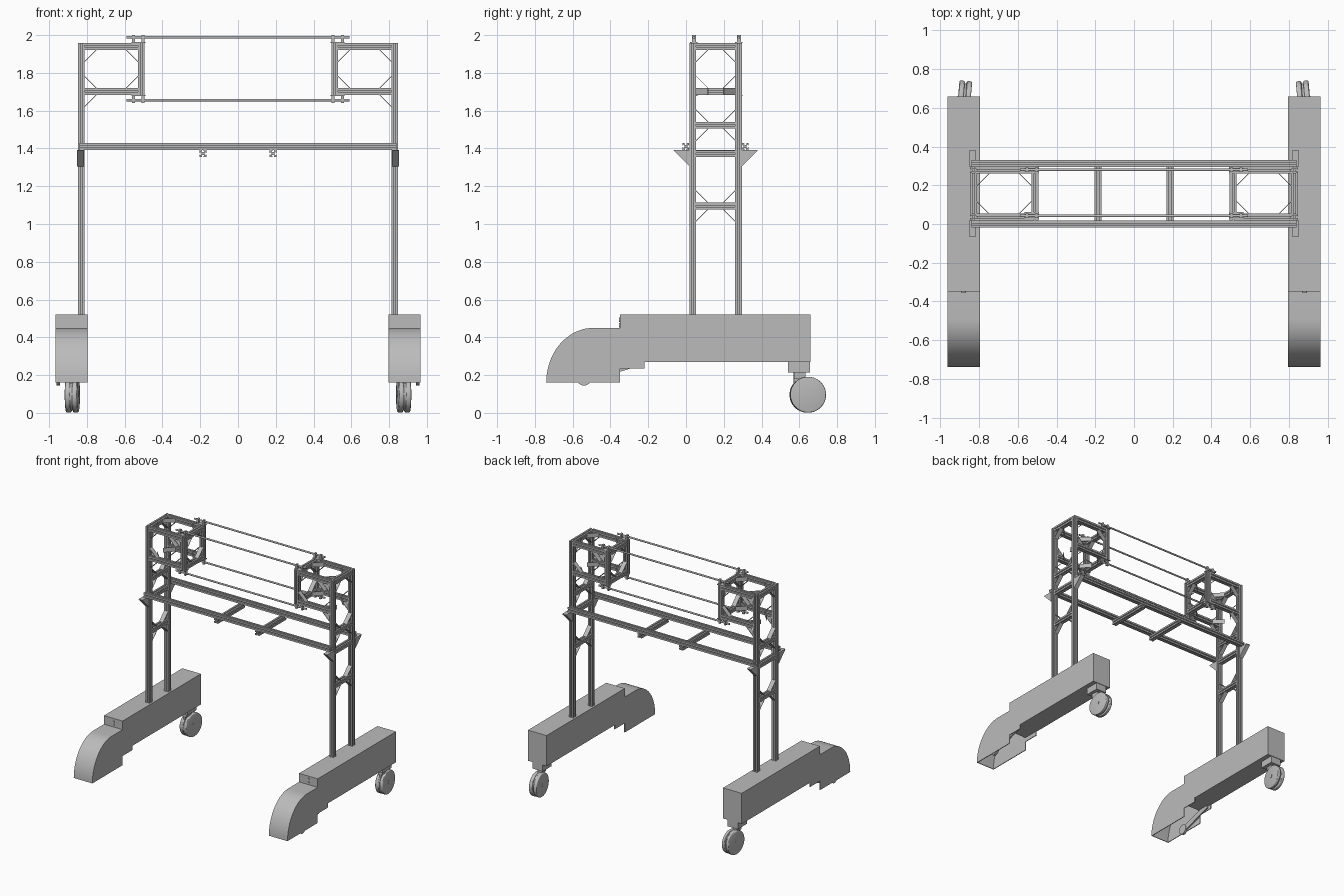
import bpy, bmesh, math
from mathutils import Matrix, Vector

cube = bpy.data.objects.get("Cube")
if cube:
    bpy.data.objects.remove(cube, do_unlink=True)

grey = bpy.data.materials.new("plain grey")
grey.use_nodes = True
colour = (0.5, 0.5, 0.5, 1)
grey.diffuse_color = colour
grey.node_tree.nodes["Principled BSDF"].inputs["Base Color"].default_value = colour

X, Y, Z = 0, 1, 2
H = 0.018                       # half width of a slotted bar
POST_X, INNER_X = 0.83, 0.512
POST_Y = (0.036, 0.278)
TOP_Z, LOW_Z = 1.94, 1.702


def finish(bm, name, mirror=True, smooth=False):
    bmesh.ops.recalc_face_normals(bm, faces=bm.faces[:])
    mesh = bpy.data.meshes.new(name)
    bm.to_mesh(mesh)
    bm.free()
    obj = bpy.data.objects.new(name, mesh)
    bpy.context.collection.objects.link(obj)
    mesh.materials.append(grey)
    if mirror:
        mod = obj.modifiers.new("other side", 'MIRROR')
        mod.use_mirror_merge = False
    if smooth:
        bpy.ops.object.select_all(action='DESELECT')
        obj.select_set(True)
        bpy.context.view_layer.objects.active = obj
        bpy.ops.object.shade_smooth_by_angle(angle=math.radians(30))
    return obj


def prism(bm, poly, axis, lo, hi):
    """Extrude a 2D outline along an axis."""
    i, j = [a for a in (X, Y, Z) if a != axis]
    rings = []
    for d in (lo, hi):
        ring = []
        for p in poly:
            co = Vector()
            co[i], co[j], co[axis] = p[0], p[1], d
            ring.append(bm.verts.new(co))
        rings.append(ring)
    a, b = rings
    bm.faces.new(a)
    bm.faces.new(b)
    for n in range(len(poly)):
        m = (n + 1) % len(poly)
        bm.faces.new((a[n], a[m], b[m], b[n]))


def box(bm, x, y, z):
    prism(bm, [(x[0], y[0]), (x[1], y[0]), (x[1], y[1]), (x[0], y[1])], Z, *z)


def slotted_bar(bm, axis, u, v, lo, hi):
    side = [(H, -H), (H, -.004), (.014, -.004), (.014, -.009), (.008, -.004),
            (.008, .004), (.014, .009), (.014, .004), (H, .004)]
    poly = []
    for k in range(4):
        c, s = round(math.cos(k * math.pi / 2)), round(math.sin(k * math.pi / 2))
        poly += [(u + c * p - s * q, v + s * p + c * q) for p, q in side]
    prism(bm, poly, axis, lo, hi)


def brace(bm, axis, u, v, su, sv, w, size=0.065, t=0.005):
    """Diagonal strip across the inside corner at (u, v)."""
    pts = [(size, 0), (0, size), (0, size - t), (size - t, 0)]
    prism(bm, [(u + su * p, v + sv * q) for p, q in pts], axis, w - H, w + H)


def braces_in_frame(bm, axis, us, vs, w):
    for u, su in zip(us, (1, -1)):
        for v, sv in zip(vs, (1, -1)):
            brace(bm, axis, u, v, su, sv, w)


def cylinder(bm, axis, centre, r, depth, segs=32):
    rot = {X: Matrix.Rotation(math.pi / 2, 4, 'Y'),
           Y: Matrix.Rotation(math.pi / 2, 4, 'X'), Z: Matrix()}[axis]
    bmesh.ops.create_cone(bm, cap_ends=True, segments=segs, radius1=r, radius2=r,
                          depth=depth, matrix=Matrix.Translation(centre) @ rot)


# Upright posts and the rungs between them
bm = bmesh.new()
for y in POST_Y:
    slotted_bar(bm, Z, POST_X, y, 0.5, 1.958)
finish(bm, "posts")

inner_y = (POST_Y[0] + H, POST_Y[1] - H)
rungs = (1.095, 1.372, 1.523, TOP_Z)
bm = bmesh.new()
for z in rungs:
    slotted_bar(bm, Y, POST_X, z, *inner_y)
finish(bm, "post_rungs")

bm = bmesh.new()
for y, s in zip(inner_y, (1, -1)):
    for z in (1.095, 1.523, TOP_Z):
        brace(bm, X, y, z - H, s, -1, POST_X)
    for z in (1.095, 1.523):
        brace(bm, X, y, z + H, s, 1, POST_X)
finish(bm, "post_braces")

# Box frame at the head of each pair of posts
frame_x = (INNER_X + H, POST_X - H)
frame_z = (LOW_Z + H, TOP_Z - H)
bm = bmesh.new()
for y in POST_Y:
    slotted_bar(bm, Z, INNER_X, y, LOW_Z - H, TOP_Z + H)
    for z in (LOW_Z, TOP_Z):
        slotted_bar(bm, X, y, z, *frame_x)
for z in (LOW_Z, TOP_Z):
    slotted_bar(bm, Y, INNER_X, z, *inner_y)
finish(bm, "head_frames")

bm = bmesh.new()
for y in POST_Y:
    braces_in_frame(bm, Y, frame_x, frame_z, y)
    brace(bm, Y, POST_X - H, LOW_Z - H, -1, -1, y)
for z in (LOW_Z, TOP_Z):
    braces_in_frame(bm, Z, frame_x, inner_y, z)
braces_in_frame(bm, X, inner_y, frame_z, INNER_X)
finish(bm, "head_braces")

# Guide rods and their clamps
bm = bmesh.new()
clamps = bmesh.new()
for y in (0.042, 0.28):
    for z, lo, hi in ((1.988, 1.958, 2.0), (1.656, 1.64, 1.684)):
        cylinder(bm, X, (0, y, z), 0.007, 1.18, 16)
        for x in (0.503, 0.553):
            box(clamps, (x - .008, x + .008), (y - .011, y + .011), (lo, hi))
            if x > 0.52:
                box(clamps, (0.49, 0.565), (y - .02, y + .02),
                    (lo, lo + .006) if lo > 1.8 else (hi - .006, hi))
finish(bm, "guide_rods", mirror=False, smooth=True)
finish(clamps, "rod_clamps")

# Long rails, slats under them and the shelf brackets that carry them
bm = bmesh.new()
for y in (-0.001, 0.313):
    slotted_bar(bm, X, y, 1.411, -0.84, 0.84)
finish(bm, "long_rails", mirror=False)
bm = bmesh.new()
slotted_bar(bm, Y, 0.186, 1.373, -0.018, 0.331)
finish(bm, "rail_slats")
bm = bmesh.new()
for y, s in ((0.018, -1), (0.296, 1)):
    prism(bm, [(y, 1.392), (y + s * .083, 1.392), (y + s * .083, 1.388), (y, 1.305)],
          X, 0.816, 0.852)
finish(bm, "shelf_brackets")

# Foot boxes
FX = (0.797, 0.965)
bm = bmesh.new()
box(bm, FX, (-0.35, 0.66), (0.27, 0.52))
finish(bm, "foot_boxes")

# Hollow rounded nose, open underneath
bm = bmesh.new()
arc = [(-0.49 - 0.25 * math.cos(a), 0.16 + 0.29 * math.sin(a))
       for a in (math.pi / 2 * k / 20 for k in range(21))]
outline = arc + [(-0.34, 0.45), (-0.22, 0.27), (-0.22, 0.235), (-0.35, 0.235), (-0.35, 0.16)]
for x in ((FX[0], FX[0] + .006), (FX[1] - .006, FX[1])):
    prism(bm, outline, X, *x)
inner = [(-0.34, 0.444)] + [(-0.49 + (y + 0.49) * .976, 0.16 + (z - 0.16) * .98)
                            for y, z in reversed(arc)]
prism(bm, arc + [(-0.34, 0.45)] + inner, X, *FX)
finish(bm, "nose_covers", smooth=True)

# Pivot disc and arm inside each nose, bolts on the step above it
bm = bmesh.new()
cylinder(bm, X, (0.952, -0.54, 0.185), 0.04, 0.02)
prism(bm, [(-0.54, 0.155), (-0.54, 0.205), (-0.25, 0.29), (-0.25, 0.25)], X, 0.945, 0.957)
finish(bm, "nose_pivots", smooth=True)
bm = bmesh.new()
for z in (0.492, 0.463):
    cylinder(bm, Y, (0.881, -0.351, z), 0.012, 0.006, 20)
finish(bm, "step_bolts", smooth=True)

# Twin-wheel casters, slightly swivelled
swivel = Matrix.Rotation(math.radians(5), 4, 'Z')
pivot = Vector((0.881, 0.6, 0))
bm = bmesh.new()
box(bm, (0.835, 0.927), (0.54, 0.656), (0.215, 0.272))
finish(bm, "caster_mounts")

bm = bmesh.new()
box(bm, (0.862, 0.90), (0.57, 0.63), (0.18, 0.22))
box(bm, (0.874, 0.888), (0.57, 0.63), (0.08, 0.2))
cylinder(bm, X, (0.881, 0.638, 0.1), 0.088, 0.012)
cylinder(bm, X, (0.881, 0.643, 0.1), 0.015, 0.07, 16)
bmesh.ops.rotate(bm, cent=pivot, matrix=swivel, verts=bm.verts[:])
finish(bm, "caster_stems", smooth=True)

bm = bmesh.new()
for x in (0.862, 0.90):
    cylinder(bm, X, (x, 0.645, 0.096), 0.095, 0.028, 48)
rims = [e for e in bm.edges if any(len(f.verts) > 4 for f in e.link_faces)]
bmesh.ops.bevel(bm, geom=rims, offset=0.007, segments=3, profile=0.5, affect='EDGES')
bmesh.ops.rotate(bm, cent=pivot, matrix=swivel, verts=bm.verts[:])
finish(bm, "caster_wheels", smooth=True)
